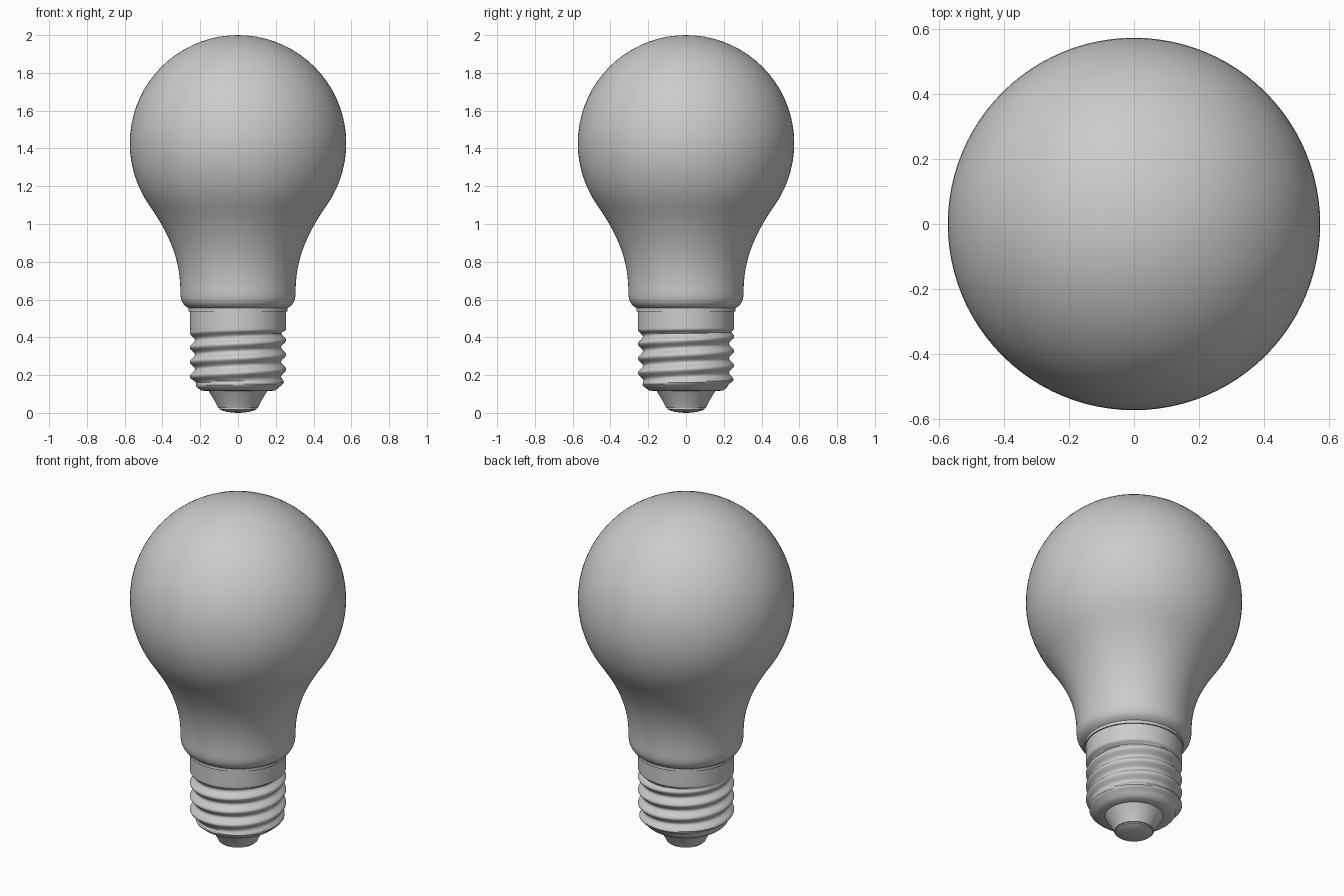
import bpy, bmesh
from math import sin, cos, pi, radians
from mathutils import Vector
from mathutils.geometry import interpolate_bezier

if "Cube" in bpy.data.objects:
    bpy.data.objects.remove(bpy.data.objects["Cube"])

SEG = 96


def lathe(name, profile, radius=None):
    """Revolve (r, z) points, top to bottom; radius(r, z, angle) may reshape them."""
    bm = bmesh.new()
    rings = []
    for r, z in profile:
        if r < 1e-5:
            rings.append([bm.verts.new((0, 0, z))])
            continue
        ring = []
        for i in range(SEG):
            a = 2 * pi * i / SEG
            rr = radius(r, z, a) if radius else r
            ring.append(bm.verts.new((rr * cos(a), rr * sin(a), z)))
        rings.append(ring)
    for u, l in zip(rings, rings[1:]):
        for i in range(SEG):
            j = (i + 1) % SEG
            if len(u) == 1:
                bm.faces.new((u[0], l[i], l[j]))
            elif len(l) == 1:
                bm.faces.new((u[i], l[0], u[j]))
            else:
                bm.faces.new((u[i], l[i], l[j], u[j]))
    bmesh.ops.recalc_face_normals(bm, faces=bm.faces)
    me = bpy.data.meshes.new(name)
    bm.to_mesh(me)
    bm.free()
    ob = bpy.data.objects.new(name, me)
    bpy.context.collection.objects.link(ob)
    bpy.ops.object.select_all(action='DESELECT')
    ob.select_set(True)
    bpy.context.view_layer.objects.active = ob
    bpy.ops.object.shade_smooth_by_angle(angle=radians(35))
    return ob


def bez(p0, p1, p2, p3, n):
    pts = interpolate_bezier(*[Vector((p[0], p[1], 0)) for p in (p0, p1, p2, p3)], n)
    return [(p.x, p.y) for p in pts]


def ramp(x, a, b):
    t = min(1, max(0, (x - a) / (b - a)))
    return t * t * (3 - 2 * t)


# Glass bulb: spherical top, flowing neck, rounded lower lip
R, ZC = 0.573, 1.427
arc = [(R * cos(radians(a)), ZC + R * sin(radians(a))) for a in range(85, -36, -5)]
neck = bez(arc[-1], (0.354, 0.934), (0.305, 0.80), (0.305, 0.64), 20)
lip = bez((0.305, 0.64), (0.305, 0.59), (0.29, 0.57), (0.262, 0.555), 10)
lathe("glass_bulb", [(0, 2.0)] + arc + neck[1:] + lip[1:] +
      [(0.262, 0.538), (0.24, 0.538), (0, 0.538)])

# Screw base: right-handed helical groove that fades out at both ends
PITCH, CREST = 0.077, 0.385


def thread(r, z, a):
    wave = 0.5 - 0.5 * cos(2 * pi * (z - CREST) / PITCH - a)
    return r - 0.027 * wave * ramp(z, 0.13, 0.17) * (1 - ramp(z, 0.42, 0.445))


shell = [(0.255, 0.545 - 0.005 * i) for i in range(72)]
shoulder = bez((0.255, 0.185), (0.253, 0.16), (0.225, 0.14), (0.195, 0.118), 10)
lathe("screw_base", [(0, 0.545)] + shell + shoulder + [(0.15, 0.115), (0, 0.115)], thread)

# Insulator cone and domed end contact
cone = bez((0.157, 0.118), (0.135, 0.085), (0.115, 0.05), (0.105, 0.026), 8)
lathe("insulator", [(0, 0.118)] + cone + [(0, 0.024)])
lathe("end_contact", [(0, 0.03), (0.098, 0.03), (0.098, 0.019), (0.085, 0.013),
                      (0.06, 0.006), (0.03, 0.0015), (0, 0)])
